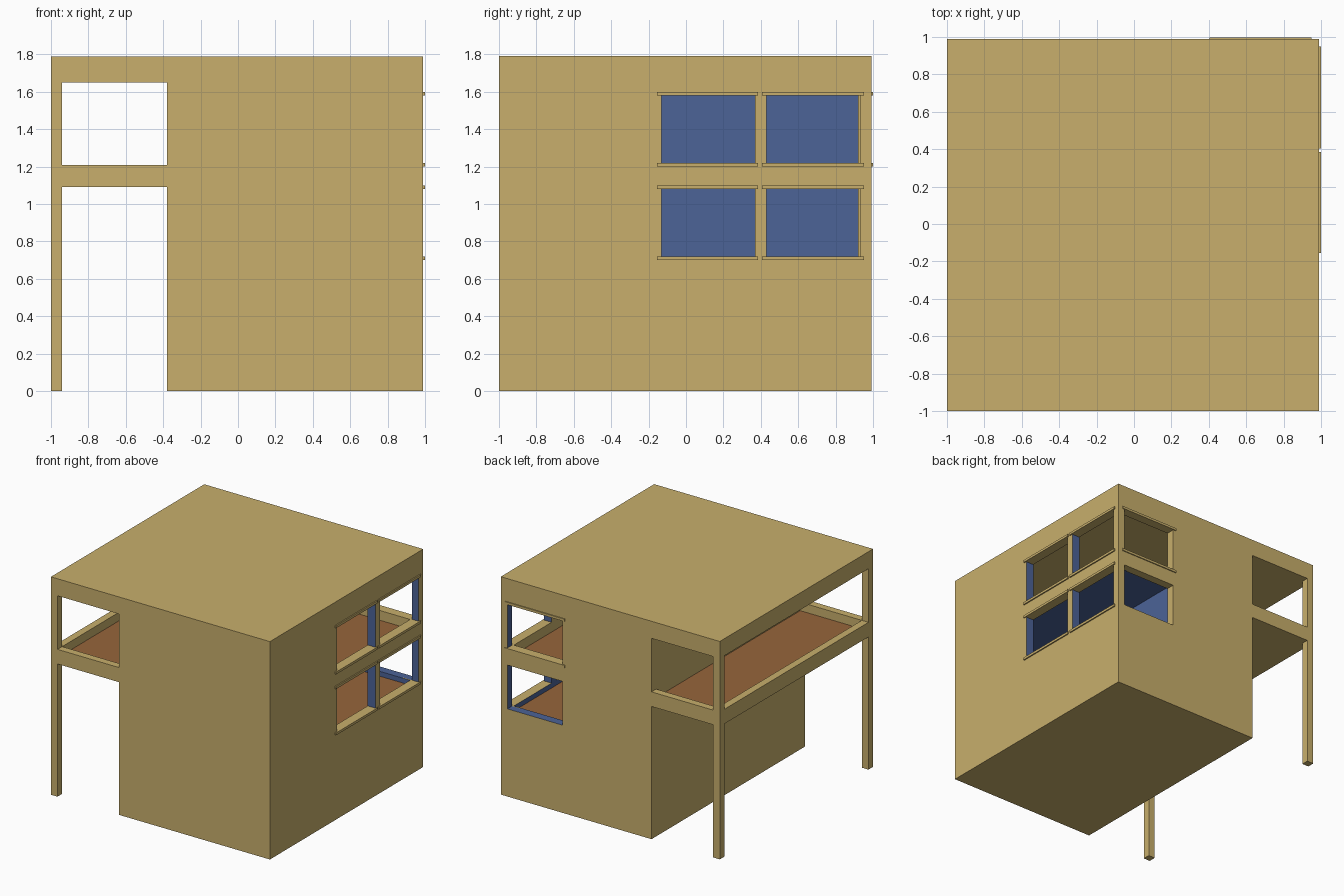
import bpy

if "Cube" in bpy.data.objects:
    bpy.data.objects.remove(bpy.data.objects["Cube"])

def material(name, rgb):
    m = bpy.data.materials.new(name)
    m.diffuse_color = (*rgb, 1)
    m.use_nodes = True
    m.node_tree.nodes["Principled BSDF"].inputs["Base Color"].default_value = m.diffuse_color
    return m

TAN = material("tan_wall", (0.58, 0.43, 0.15))
BLUE = material("blue_interior", (0.072, 0.125, 0.31))
BROWN = material("brown_floor", (0.31, 0.13, 0.044))

def box(name, x0, x1, y0, y1, z0, z1):
    v = [(x, y, z) for x in (x0, x1) for y in (y0, y1) for z in (z0, z1)]
    f = [(0, 1, 3, 2), (4, 6, 7, 5), (0, 4, 5, 1), (2, 3, 7, 6), (0, 2, 6, 4), (1, 5, 7, 3)]
    me = bpy.data.meshes.new(name)
    me.from_pydata(v, [], f)
    me.materials.append(TAN)
    ob = bpy.data.objects.new(name, me)
    bpy.context.collection.objects.link(ob)
    return ob

# Whole building mass, including roof, balcony and posts before cutting
house = box("house_body", -1, 0.99, -1, 0.99, 0, 1.79)

LOW_FLOOR, UP_FLOOR = 0.68, 1.14
cuts = []
# Open space under and above the balcony slab, leaving corner posts
for z0, z1 in ((-0.2, 1.09), (1.21, 1.65)):
    cuts.append((-0.94, -0.38, -1.2, 1.2, z0, z1))
    cuts.append((-1.2, -0.38, -0.94, 0.93, z0, z1))
# Recessed balcony floor behind the parapet
cuts.append((-0.94, -0.38, -0.94, 0.93, UP_FLOOR, 1.5))
# Rooms
cuts.append((0.42, 0.92, -0.93, 0.92, LOW_FLOOR, 1.10))
cuts.append((-0.32, 0.92, -0.93, 0.92, UP_FLOOR, 1.65))
# Window openings on the right and back walls
for z0, z1 in ((0.72, 1.08), (1.22, 1.58)):
    for y0, y1 in ((-0.13, 0.37), (0.43, 0.93)):
        cuts.append((0.85, 1.2, y0, min(y1, 0.93), z0, z1))
    cuts.append((0.43, 0.93, 0.85, 1.2, z0, z1))

cutters = []
for i, c in enumerate(cuts):
    cutter = box(f"cutter_{i}", *c)
    cutter.hide_render = True
    mod = house.modifiers.new(f"cut_{i}", 'BOOLEAN')
    mod.operation, mod.solver, mod.object = 'DIFFERENCE', 'EXACT', cutter
    cutters.append(cutter)

bpy.context.view_layer.update()
dg = bpy.context.evaluated_depsgraph_get()
mesh = bpy.data.meshes.new_from_object(house.evaluated_get(dg))
house.modifiers.clear()
house.data = mesh
for c in cutters:
    bpy.data.objects.remove(c)

# Colour the faces by position and direction: 0 tan, 1 blue, 2 brown
mesh.materials.clear()
for m in (TAN, BLUE, BROWN):
    mesh.materials.append(m)

def face_colour(c, n):
    if n.z > 0.5 and min(abs(c.z - LOW_FLOOR), abs(c.z - UP_FLOOR)) < 0.005:
        return 2
    if not (-0.33 < c.x < 0.985 and -0.94 < c.y < 0.985 and 0.6 < c.z < 1.64):
        return 0
    in_right, in_back = c.x > 0.921, c.y > 0.921
    lower = c.z < 1.12
    if n.z > 0.5:                       # sills
        return 1 if in_back and lower and not in_right else 0
    if n.z < -0.5:                      # ceilings and lintels
        return 1 if lower and not in_right and not in_back else 0
    if n.x > 0.5:                       # partition walls
        return 0 if in_back else 1
    if n.x < -0.5:
        return 1 if in_back or lower else 0
    return 1 if in_right or lower else 0

for p in mesh.polygons:
    p.material_index = face_colour(p.center, p.normal)

# Thin trims above and below the windows
for level, zs in (("lower", (0.70, 1.08)), ("upper", (1.20, 1.58))):
    for part, z in zip(("sill", "lintel"), zs):
        for side, y0, y1 in (("front", -0.155, 0.385), ("rear", 0.405, 0.95)):
            box(f"{level}_{side}_{part}", 0.985, 1.0, y0, y1, z, z + 0.02)
        if level == "upper":
            box(f"back_{part}", 0.405, 0.95, 0.985, 0.998, z, z + 0.02)
